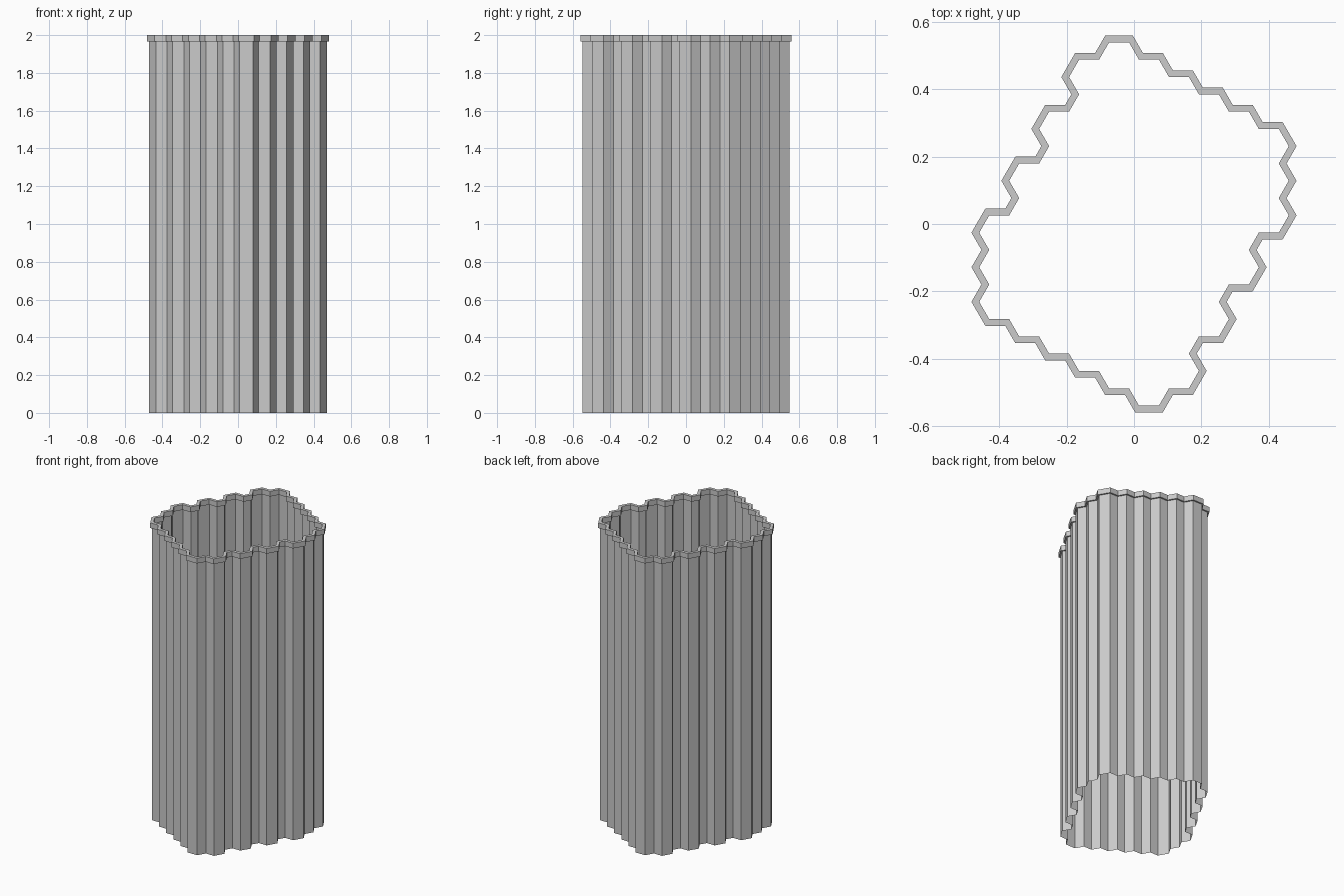
import bpy
from math import sin, cos, pi, sqrt, radians
from mathutils import Vector

if "Cube" in bpy.data.objects:
    bpy.data.objects.remove(bpy.data.objects["Cube"])

S = 0.0592                 # honeycomb cell side
H = S * sqrt(3) / 2        # half cell height
Z_RIM, Z_TOP = 1.965, 2.0

# Topmost cell of each column (in half-heights); bottoms are the 180 degree rotation
tops = [-0.5, 2.5, 5.5, 8.5, 9.5, 8.5, 7.5, 6.5, 5.5, 4.5]
cells = set()
for c, top in enumerate(tops):
    row, bottom = int(top * 2), int(-tops[9 - c] * 2)
    while row >= bottom:
        cells.add((c, row))
        row -= 4

# Outer outline of the honeycomb: cell edges without a neighbour, chained in a loop
steps = [(1, 2), (0, 4), (-1, 2), (-1, -2), (0, -4), (1, -2)]
key = lambda p: (round(p.x * 1000), round(p.y * 1000))
edges = {}
for c, row in cells:
    centre = Vector(((c - 4.5) * 1.5 * S, row / 2 * H))
    corner = lambda k: centre + S * Vector((cos(k * pi / 3), sin(k * pi / 3)))
    for k, (dc, dr) in enumerate(steps):
        if (c + dc, row + dr) not in cells:
            edges[key(corner(k))] = (corner(k), corner(k + 1))

# Snap lookups tolerate rounding differences
def following(p):
    return min(edges.values(), key=lambda e: (e[0] - p).length)

outline = []
edge = next(iter(edges.values()))
for _ in range(len(edges)):
    outline.append(edge[0])
    edge = following(edge[1])


def offset(points, d):
    """Mitred outward offset of a counter-clockwise loop."""
    result = []
    n = len(points)
    for i, p in enumerate(points):
        a = (p - points[i - 1]).normalized()
        b = (points[(i + 1) % n] - p).normalized()
        na, nb = Vector((a.y, -a.x)), Vector((b.y, -b.x))
        result.append(p + (na + nb) * d / (1 + na.dot(nb)))
    return result


def loft(name, rings, closed):
    """Join consecutive (points, z) rings with quads."""
    n = len(rings[0][0])
    verts = [(p.x, p.y, z) for pts, z in rings for p in pts]
    faces = []
    for r in range(len(rings) if closed else len(rings) - 1):
        a, b = r * n, (r + 1) % len(rings) * n
        faces += [(a + i, a + (i + 1) % n, b + (i + 1) % n, b + i) for i in range(n)]
    mesh = bpy.data.meshes.new(name)
    mesh.from_pydata(verts, [], faces)
    ob = bpy.data.objects.new(name, mesh)
    bpy.context.collection.objects.link(ob)
    return ob


# Thin corrugated wall, open at both ends
wall = offset(outline, 0.01)
loft("corrugated_wall", [(wall, 0), (wall, Z_RIM)], False)

# Solid rim straddling the wall at the top
inner, outer = outline, offset(outline, 0.02)
loft("top_rim", [(outer, Z_RIM), (outer, Z_TOP), (inner, Z_TOP), (inner, Z_RIM)], True)
